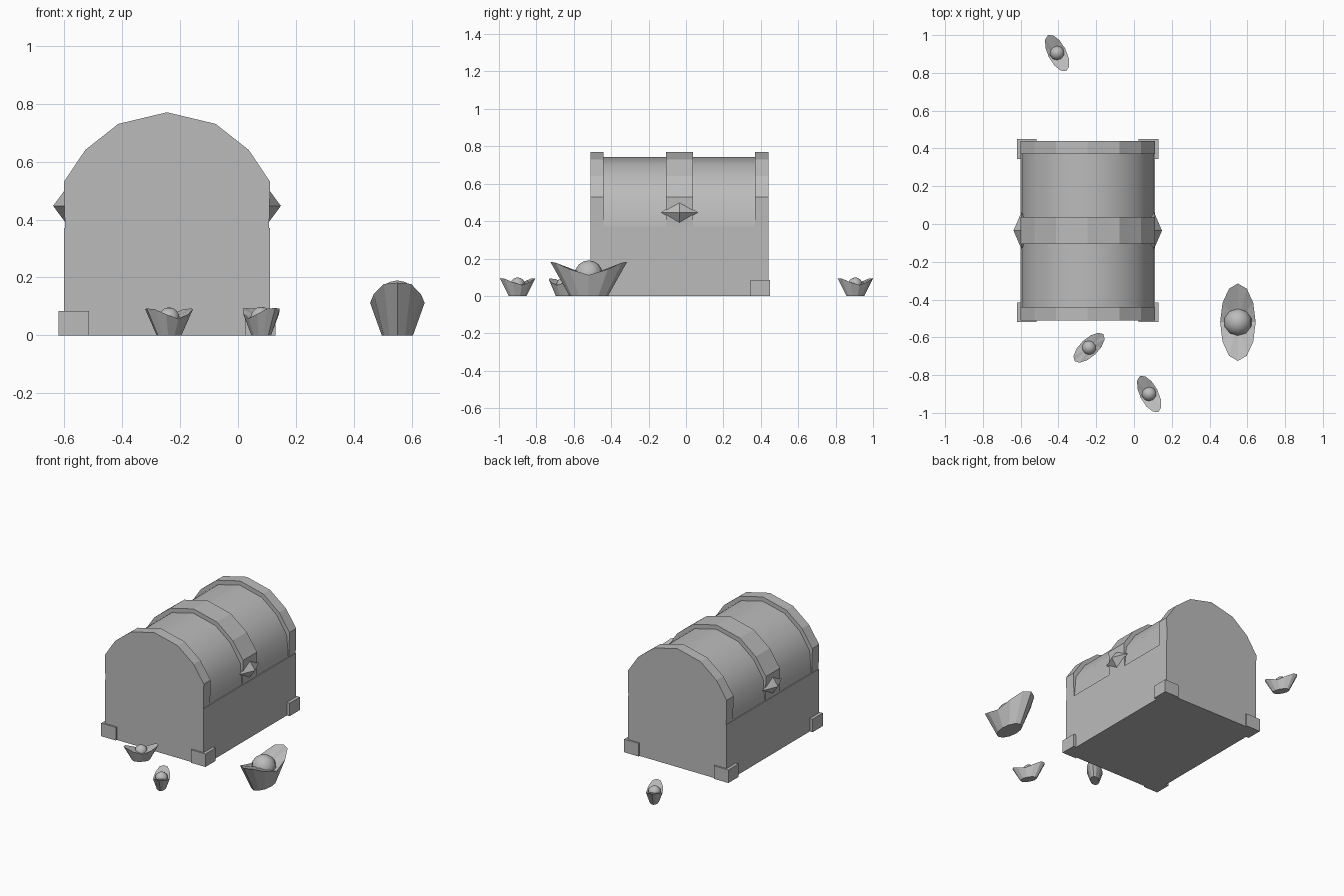
import bpy
from math import sin, cos, pi, radians
from mathutils import Matrix, Vector

if "Cube" in bpy.data.objects:
    bpy.data.objects.remove(bpy.data.objects["Cube"], do_unlink=True)

grey = bpy.data.materials.new("plain_grey")
grey.use_nodes = True
grey.diffuse_color = (0.5, 0.5, 0.5, 1)
grey.node_tree.nodes["Principled BSDF"].inputs["Base Color"].default_value = (0.5, 0.5, 0.5, 1)

CX, CY = -0.245, -0.035      # chest centre
HALF_W, HALF_D = 0.355, 0.475
SEAM = 0.37                  # where lid meets base


def make(name, verts, faces, smooth=None):
    mesh = bpy.data.meshes.new(name)
    mesh.from_pydata(verts, [], faces)
    mesh.materials.append(grey)
    obj = bpy.data.objects.new(name, mesh)
    bpy.context.collection.objects.link(obj)
    if smooth:
        bpy.ops.object.select_all(action="DESELECT")
        obj.select_set(True)
        bpy.context.view_layer.objects.active = obj
        bpy.ops.object.shade_smooth_by_angle(angle=radians(smooth))
    return obj


def box(name, lo, hi):
    verts = [(x, y, z) for x in (lo[0], hi[0]) for y in (lo[1], hi[1]) for z in (lo[2], hi[2])]
    faces = [(0, 1, 3, 2), (4, 6, 7, 5), (0, 4, 5, 1), (2, 3, 7, 6), (0, 2, 6, 4), (1, 5, 7, 3)]
    return make(name, verts, faces)


def arch(name, half_profile, y0, y1, smooth=None):
    """Extrude a mirrored arch profile along the chest."""
    prof = half_profile + [(-x, z) for x, z in reversed(half_profile[:-1])]
    n = len(prof)
    verts = [(CX + x, y, z) for y in (y0, y1) for x, z in prof]
    faces = [(i, (i + 1) % n, n + (i + 1) % n, n + i)[::-1] for i in range(n)]
    faces += [tuple(range(n)), tuple(reversed(range(n, 2 * n)))]
    return make(name, verts, faces, smooth)


# Chest base and rounded lid
box("chest_base", (CX - HALF_W, CY - HALF_D, 0), (CX + HALF_W, CY + HALF_D, SEAM))
band = [(0.352, SEAM), (0.356, 0.53), (0.282, 0.64), (0.168, 0.73), (0, 0.77)]
lid = [(0.348, SEAM), (0.336, 0.51), (0.264, 0.62), (0.157, 0.704), (0, 0.742)]
arch("chest_lid", lid, CY - HALF_D + 0.02, CY + HALF_D - 0.02, 40)

# Raised bands over the lid
arch("front_band", band, CY - HALF_D, CY - HALF_D + 0.07)
arch("middle_band", band, CY - 0.072, CY + 0.072)
arch("back_band", band, CY + HALF_D - 0.07, CY + HALF_D)

# Corner feet and side gems
for sx, side in ((1, "left"), (-1, "right")):
    for sy, end in ((-1, "front"), (1, "back")):
        xs = sorted((CX + sx * 0.27, CX + sx * 0.375))
        ys = sorted((CY + sy * 0.38, CY + sy * 0.485))
        box(f"{end}_{side}_corner", (xs[0], ys[0], 0), (xs[1], ys[1], 0.085))
    c = Vector((CX + sx * 0.35, CY, 0.447))
    size = (0.043, 0.1, 0.058)
    verts = [c + Vector([s * size[a] if a == b else 0 for b in range(3)])
             for a in range(3) for s in (1, -1)]
    faces = []
    for i in (0, 1):
        for j in (2, 3):
            for k in (4, 5):
                faces.append((i, j, k) if (i + j + k) % 2 == 0 else (i, k, j))
    make(f"{side}_gem", verts, faces)


def ingot(name, x, y, scale, angle):
    """Boat-shaped ingot, long along its own x, with a ball in the hollow."""
    place = Matrix.Translation((x, y, 0)) @ Matrix.Rotation(radians(angle), 4, "Z") @ Matrix.Scale(scale, 4)
    n = 12
    ring = [2 * pi * i / n for i in range(n)]
    verts = [Vector((0.103 * cos(t), 0.054 * sin(t), 0)) for t in ring]
    verts += [Vector((0.205 * cos(t), 0.094 * sin(t), 0.182 - 0.07 * sin(t) ** 4)) for t in ring]
    verts.append(Vector((0, 0, 0.11)))
    faces = [tuple(reversed(range(n)))]
    for i in range(n):
        j = (i + 1) % n
        faces += [(i, j, n + j, n + i), (n + i, n + j, 2 * n)]
    make(name, [place @ v for v in verts], faces)
    bpy.ops.mesh.primitive_uv_sphere_add(segments=10, ring_count=8, radius=0.075 * scale,
                                         location=(x, y, 0.115 * scale))
    ball = bpy.context.object
    ball.name = name + "_ball"
    ball.data.materials.append(grey)
    bpy.ops.object.shade_smooth_by_angle(angle=radians(60))


# Scattered ingots
ingot("large_ingot", 0.55, -0.52, 1, 90)
ingot("front_ingot", -0.238, -0.655, 0.51, 43)
ingot("far_front_ingot", 0.08, -0.9, 0.52, 117)
ingot("back_ingot", -0.407, 0.905, 0.52, 117)
